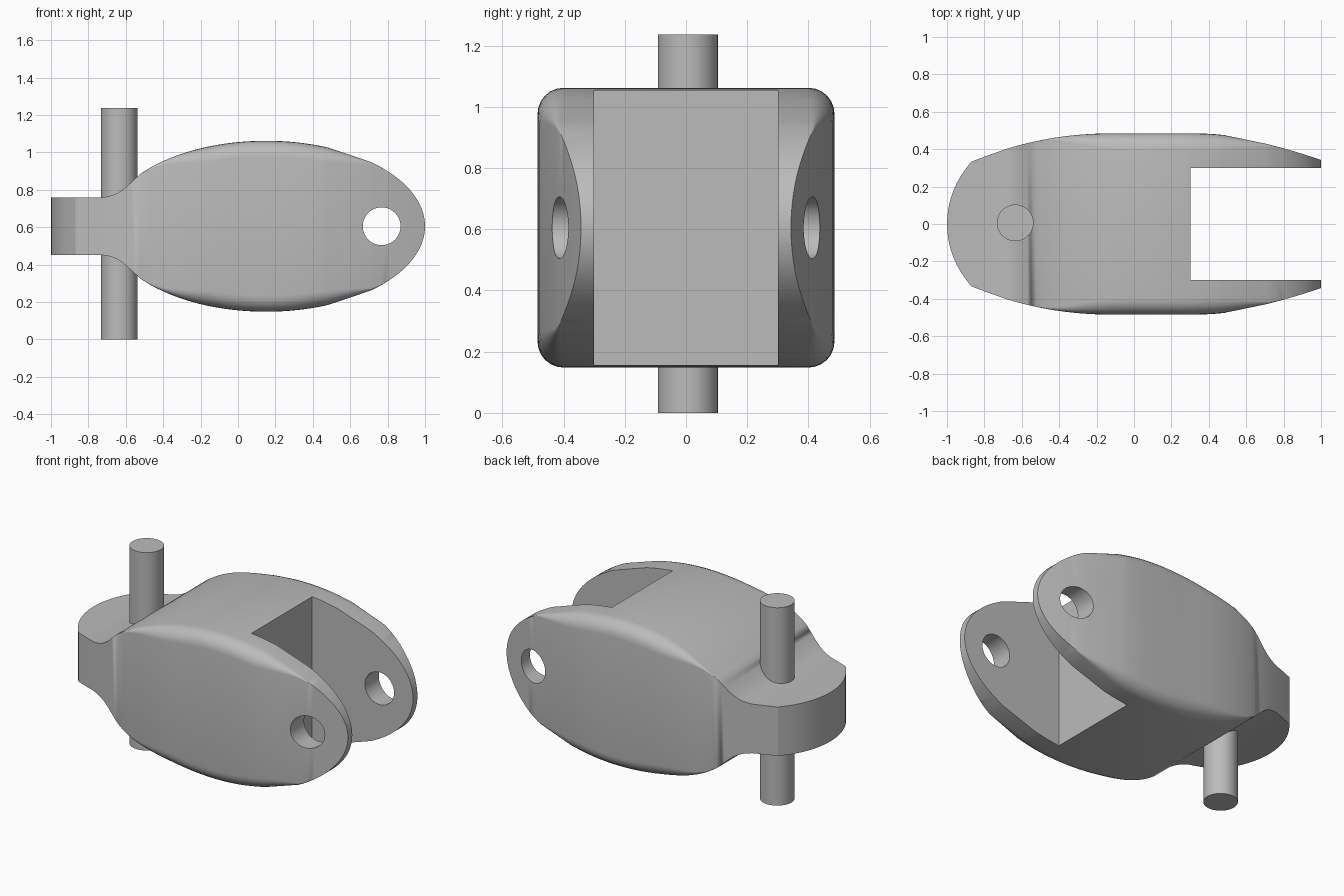
import bpy
import bmesh
from math import sqrt, sin, cos, pi, radians

cube = bpy.data.objects.get("Cube")
if cube:
    bpy.data.objects.remove(cube, do_unlink=True)

MID_Z = 0.605

grey = bpy.data.materials.new("plain grey")
grey.use_nodes = True
grey.diffuse_color = (0.5, 0.5, 0.5, 1)
grey.node_tree.nodes["Principled BSDF"].inputs["Base Color"].default_value = (0.5, 0.5, 0.5, 1)


def interpolate(points, x):
    """Smooth curve through the points (Catmull-Rom style tangents)."""
    n = len(points)
    slope = lambda a, b: (points[b][1] - points[a][1]) / (points[b][0] - points[a][0])
    for i in range(n - 1):
        (x0, y0), (x1, y1) = points[i], points[i + 1]
        if x <= x1 or i == n - 2:
            d, t = x1 - x0, (x - x0) / (x1 - x0)
            m0 = slope(max(i - 1, 0), i + 1) * d
            m1 = slope(i, min(i + 2, n - 1)) * d
            return (y0 * (1 + 2 * t) * (1 - t) ** 2 + m0 * t * (1 - t) ** 2
                    + y1 * t * t * (3 - 2 * t) + m1 * t * t * (t - 1))


def smoothstep(a, b, x):
    t = min(max((x - a) / (b - a), 0), 1)
    return t * t * (3 - 2 * t)


NECK = [(-0.73, 0.153), (-0.68, 0.163), (-0.64, 0.18), (-0.6, 0.208), (-0.56, 0.245), (-0.52, 0.281)]
PLAN = [(-0.87, 0.333), (-0.75, 0.378), (-0.6, 0.425), (-0.4, 0.465), (-0.2, 0.483), (0, 0.484),
        (0.35, 0.484), (0.5, 0.473), (0.67, 0.438), (0.85, 0.39), (1, 0.343)]


def half_height(x):
    if x <= -0.73:
        return 0.153
    if x < -0.52:
        return interpolate(NECK, x)
    return 0.457 * sqrt(max(0, 1 - ((x - 0.15) / 0.85) ** 2))


def half_width(x):
    if x < -0.87:
        return sqrt(max(0, 0.484 ** 2 - (x + 0.516) ** 2))
    return interpolate(PLAN, x)


def edge_radius(x):
    return 0.085 * smoothstep(-0.55, -0.1, x) * (1 - smoothstep(0.4, 0.82, x))


def make_object(name, bm):
    bmesh.ops.recalc_face_normals(bm, faces=bm.faces)
    mesh = bpy.data.meshes.new(name)
    bm.to_mesh(mesh)
    bm.free()
    mesh.materials.append(grey)
    obj = bpy.data.objects.new(name, mesh)
    bpy.context.collection.objects.link(obj)
    return obj


def activate(obj):
    bpy.ops.object.select_all(action='DESELECT')
    obj.select_set(True)
    bpy.context.view_layer.objects.active = obj


# Body: rounded rectangles lofted along x
stations = [-0.516 - 0.484 * cos(0.752 * i / 8) for i in range(8)]
stations += [-0.87, -0.8] + [-0.73 + 0.02 * i for i in range(10)]
stations += [-0.52 + 0.04 * i for i in range(26)]
stations += [0.15 + 0.85 * sin(0.72 + (pi / 2 - 0.72) * i / 20) for i in range(21)]
stations = sorted(set(round(x, 4) for x in stations))
bm = bmesh.new()
rings = []
for x in stations:
    w, h, r = half_width(x), half_height(x), edge_radius(x)
    ring = []
    for k, (sy, sz) in enumerate([(1, 1), (-1, 1), (-1, -1), (1, -1)]):
        for j in range(7):
            a = (k + j / 6) * pi / 2
            ring.append(bm.verts.new((x, sy * (w - r) + r * cos(a),
                                      MID_Z + sz * (h - r) + r * sin(a))))
    rings.append(ring)
for a, b in zip(rings, rings[1:]):
    for i in range(len(a)):
        j = (i + 1) % len(a)
        bm.faces.new((a[i], a[j], b[j], b[i]))
bmesh.ops.remove_doubles(bm, verts=bm.verts, dist=0.0005)
body = make_object("clevis_body", bm)

# Fork slot cutter
bm = bmesh.new()
bmesh.ops.create_cube(bm, size=1)
bmesh.ops.scale(bm, vec=(1, 0.6, 2), verts=bm.verts)
bmesh.ops.translate(bm, vec=(0.803, 0, MID_Z), verts=bm.verts)
slot = make_object("slot_cutter", bm)


def cylinder(name, radius, depth, location, rotation=(0, 0, 0)):
    bpy.ops.mesh.primitive_cylinder_add(vertices=64, radius=radius, depth=depth,
                                        location=location, rotation=rotation)
    obj = bpy.context.object
    obj.name = name
    obj.data.materials.append(grey)
    return obj


# Cross hole through both fork arms
hole = cylinder("hole_cutter", 0.101, 2, (0.768, 0, MID_Z), (pi / 2, 0, 0))

for cutter in (slot, hole):
    cutter.hide_render = True
    activate(body)
    cut = body.modifiers.new("cut", 'BOOLEAN')
    cut.operation = 'DIFFERENCE'
    cut.solver = 'EXACT'
    cut.object = cutter
    bpy.ops.object.modifier_apply(modifier=cut.name)
    bpy.data.objects.remove(cutter, do_unlink=True)

# Upright pin through the tongue
pin = cylinder("pivot_pin", 0.098, 1.236, (-0.635, 0.006, 0.618))

for part in (body, pin):
    activate(part)
    bpy.ops.object.shade_smooth_by_angle(angle=radians(30))
